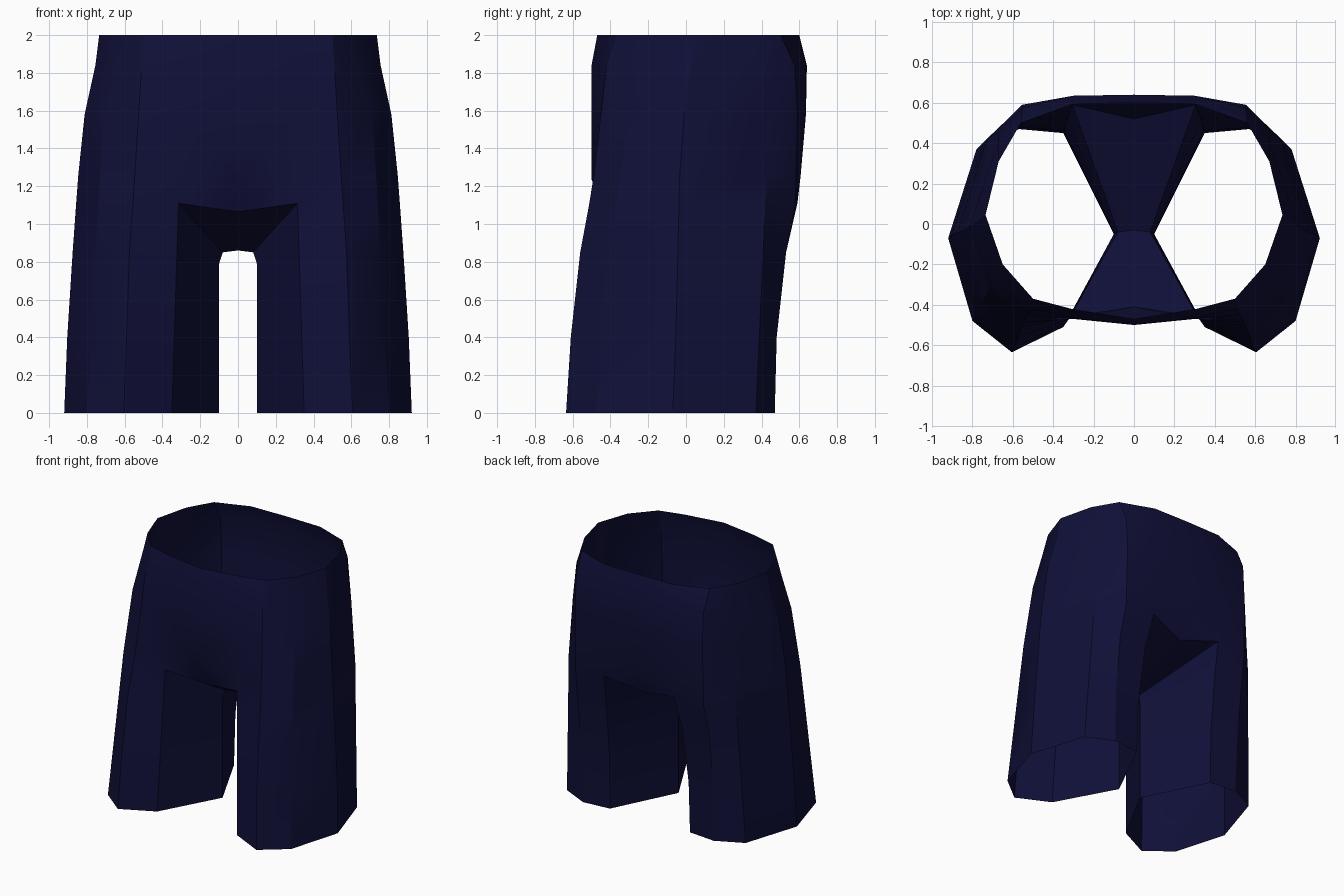
import bpy, bmesh, math

cube = bpy.data.objects.get("Cube")
if cube:
    bpy.data.objects.remove(cube, do_unlink=True)

# Heights of the edge loops, hem to waist; the legs join at loop index 3
LEVELS = [0, 0.4, 0.85, 1.11, 1.26, 1.58, 1.84, 2.0]
JOIN = 3

# Vertical seams of the left half, each a few (z, x, y) keys
SEAMS = {
    "outer": [(0, .92, -.07), (.5, .9, -.05), (1, .865, -.04), (1.4, .835, -.03),
              (1.58, .812, -.01), (1.84, .755, .03), (2, .735, .045)],
    "front_outer": [(0, .80, -.48), (1.11, .74, -.37), (1.58, .71, -.30),
                    (1.84, .67, -.24), (2, .65, -.20)],
    "front": [(0, .605, -.635), (.4, .59, -.61), (.85, .575, -.56), (1.2, .55, -.495),
              (1.84, .51, -.42), (2, .50, -.37)],
    "front_inner": [(0, .35, -.51), (1.11, .315, -.46), (1.26, .30, -.47),
                    (1.84, .31, -.465), (2, .31, -.42)],
    "back_inner": [(0, .35, .45), (.4, .345, .46), (.85, .33, .52), (1.11, .305, .59),
                   (1.5, .30, .635), (1.84, .30, .635), (2, .30, .595)],
    "back": [(0, .57, .47), (.4, .575, .48), (.85, .575, .53), (1.11, .56, .58),
             (1.58, .555, .59), (1.84, .555, .575), (2, .56, .50)],
    "back_outer": [(0, .78, .37), (1.11, .73, .42), (1.58, .67, .455),
                   (1.84, .67, .41), (2, .67, .31)],
}


def sample(keys, z):
    """Point on a seam at height z."""
    for (z0, x0, y0), (z1, x1, y1) in zip(keys, keys[1:]):
        if z <= z1:
            t = (z - z0) / (z1 - z0)
            return (x0 + (x1 - x0) * t, y0 + (y1 - y0) * t, z)
    return (keys[-1][1], keys[-1][2], z)


bm = bmesh.new()
col = {name: [bm.verts.new(sample(keys, z)) for z in LEVELS]
       for name, keys in SEAMS.items()}


def points(coords):
    return [bm.verts.new(c) for c in coords]


# Inner leg seam, and the centre seams that start at the crotch
col["inner"] = points([(.10, -.05, 0), (.10, -.05, .4), (.10, -.05, .79), (.08, -.04, .85)])
col["front_mid"] = [None] * JOIN + points(
    [(0, -.41, 1.065), (0, -.50, 1.235), (0, -.50, 1.58), (0, -.50, 1.84), (0, -.47, 2)])
col["back_mid"] = [None] * JOIN + points(
    [(0, .52, 1.04), (0, .60, 1.26), (0, .63, 1.58), (0, .64, 1.84), (0, .60, 2)])
crotch = bm.verts.new((0, -.03, .86))


def skin(names, start, end):
    """Panels between neighbouring seams."""
    for a, b in zip(names, names[1:]):
        for i in range(start, end):
            bm.faces.new((col[b][i], col[a][i], col[a][i + 1], col[b][i + 1]))


# Leg tube, then the half torso above it
skin(["outer", "front_outer", "front", "front_inner", "inner",
      "back_inner", "back", "back_outer", "outer"], 0, JOIN)
skin(["back_mid", "back_inner", "back", "back_outer", "outer",
      "front_outer", "front", "front_inner"], JOIN, len(LEVELS) - 1)
skin(["front_inner", "front_mid"], JOIN + 1, len(LEVELS) - 1)

# Fold under the front of the torso
d, m = col["front_inner"], col["front_mid"]
bm.faces.new((m[JOIN], d[JOIN], d[JOIN + 1]))
bm.faces.new((m[JOIN], d[JOIN + 1], m[JOIN + 1]))

# Crotch underside, front and back
e = col["inner"][JOIN]
bm.faces.new((crotch, e, d[JOIN], m[JOIN]))
bm.faces.new((crotch, col["back_mid"][JOIN], col["back_inner"][JOIN], e))

mesh = bpy.data.meshes.new("shorts")
bm.to_mesh(mesh)
bm.free()
shorts = bpy.data.objects.new("shorts", mesh)
bpy.context.collection.objects.link(shorts)

# Right half
mirror = shorts.modifiers.new("Mirror", 'MIRROR')
mirror.use_clip = True
mirror.merge_threshold = 0.001

# Navy cloth
color = (0.005, 0.005, 0.04, 1)
navy = bpy.data.materials.new("navy_cloth")
navy.use_nodes = True
navy.diffuse_color = color
bsdf = navy.node_tree.nodes["Principled BSDF"]
bsdf.inputs["Base Color"].default_value = color
bsdf.inputs["Roughness"].default_value = 0.9
mesh.materials.append(navy)

# Soft panels with crisp folds
bpy.ops.object.select_all(action='DESELECT')
shorts.select_set(True)
bpy.context.view_layer.objects.active = shorts
bpy.ops.object.modifier_apply(modifier="Mirror")
bpy.ops.object.shade_smooth_by_angle(angle=math.radians(30))
